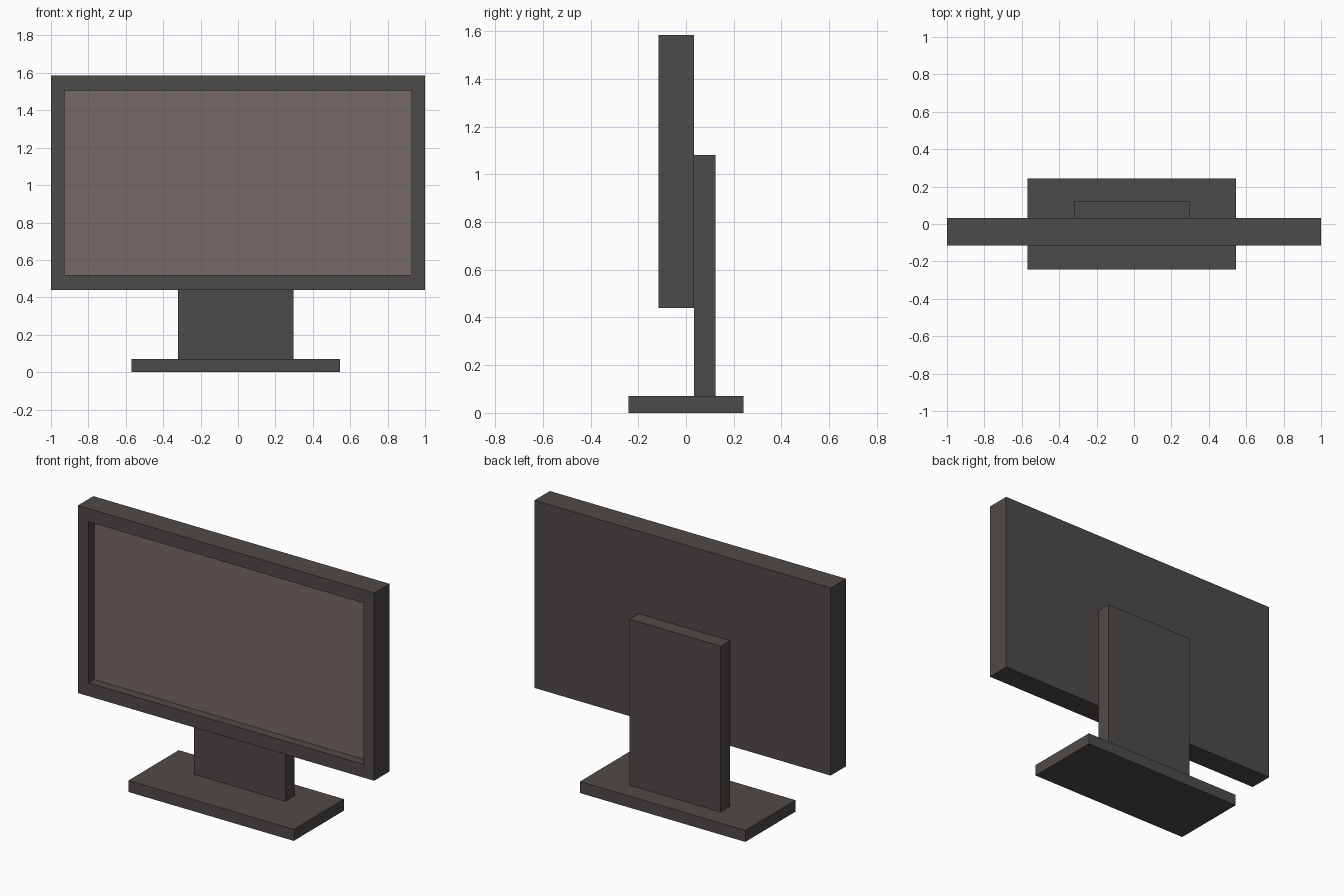
import bpy, bmesh
from mathutils import Vector

if "Cube" in bpy.data.objects:
    bpy.data.objects.remove(bpy.data.objects["Cube"])


def material(name, rgb):
    m = bpy.data.materials.new(name)
    m.diffuse_color = (*rgb, 1.0)
    m.use_nodes = True
    m.node_tree.nodes["Principled BSDF"].inputs["Base Color"].default_value = m.diffuse_color
    return m


casing = material("charcoal_casing", (0.076, 0.069, 0.065))
glass = material("grey_screen", (0.178, 0.141, 0.138))


def box(name, lo, hi, edit=None):
    """Axis-aligned box between two corners, with an optional bmesh edit."""
    lo, hi = Vector(lo), Vector(hi)
    bm = bmesh.new()
    bmesh.ops.create_cube(bm, size=1)
    centre, size = (lo + hi) / 2, hi - lo
    for v in bm.verts:
        v.co = Vector(v.co[i] * size[i] for i in range(3))
    if edit:
        edit(bm)
    me = bpy.data.meshes.new(name)
    bm.to_mesh(me)
    bm.free()
    me.materials.append(casing)
    ob = bpy.data.objects.new(name, me)
    ob.location = centre
    bpy.context.collection.objects.link(ob)
    return ob


# Screen opening: inset the front face, then sink it back into the housing
def sink_screen(bm):
    bm.normal_update()
    front = next(f for f in bm.faces if f.normal.y < -0.9)
    bmesh.ops.inset_individual(bm, faces=[front], thickness=0.076)
    for v in front.verts:
        v.co.x = 0.928 if v.co.x > 0 else -0.928
        v.co.z = 0.492 if v.co.z > 0 else -0.492
    screen = bmesh.ops.extrude_discrete_faces(bm, faces=[front])["faces"][0]
    bmesh.ops.translate(bm, verts=screen.verts[:], vec=(0, 0.055, 0))
    screen.material_index = 1


# Display housing with recessed screen
housing = box("display_housing", (-1, -0.115, 0.44), (1, 0.033, 1.585), sink_screen)
housing.data.materials.append(glass)

# Upright stand and foot, set slightly off centre
box("stand_neck", (-0.32, 0.033, 0.07), (0.297, 0.123, 1.082))
box("stand_base", (-0.57, -0.242, 0), (0.546, 0.242, 0.07))
